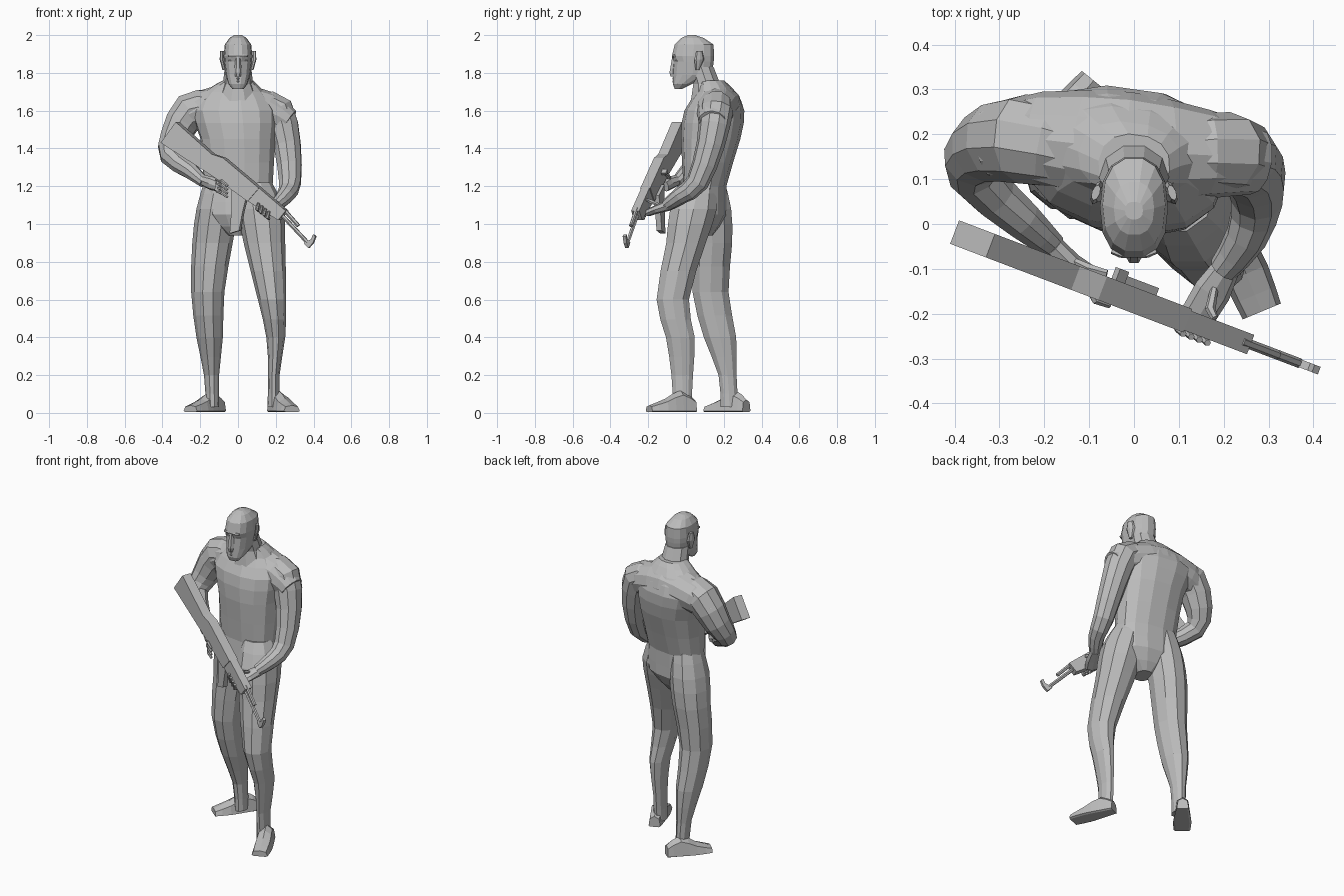
import bpy, bmesh, math
from mathutils import Vector

default_cube = bpy.data.objects.get("Cube")
if default_cube:
    bpy.data.objects.remove(default_cube)

grey = bpy.data.materials.new("plain grey")
grey.use_nodes = True
grey.diffuse_color = (.5, .5, .5, 1)
grey.node_tree.nodes["Principled BSDF"].inputs["Base Color"].default_value = grey.diffuse_color


def finish(name, bm):
    bmesh.ops.recalc_face_normals(bm, faces=bm.faces)
    mesh = bpy.data.meshes.new(name)
    bm.to_mesh(mesh)
    bm.free()
    mesh.materials.append(grey)
    bpy.context.collection.objects.link(bpy.data.objects.new(name, mesh))


def bridge(bm, first, second):
    """Join two equal loops of vertices with a band of quads."""
    for k in range(len(first)):
        bm.faces.new((first[k - 1], first[k], second[k], second[k - 1]))


def smooth(rings):
    """Insert a curved halfway ring between each pair of rings."""
    result = []
    for i, (start, end) in enumerate(zip(rings, rings[1:])):
        before, after = rings[max(i - 1, 0)], rings[min(i + 2, len(rings) - 1)]
        middle = [(9 * (q + r) - p - s) / 16 for p, q, r, s in zip(before, start, end, after)]
        result += [start, middle]
    return result + [rings[-1]]


def loft(name, rings, sides=10, across=None, yaw=0, power=2, floor=0):
    """Skin rings (x, y, z, radius[, second radius]); they turn with the path if across is given."""
    bm = bmesh.new()
    loops = []
    centres = [Vector(ring[:3]) for ring in rings]
    a = Vector(across or (math.cos(yaw), math.sin(yaw), 0))
    for i, (centre, ring) in enumerate(zip(centres, rings)):
        normal = Vector((0, 0, 1))
        if across:
            normal = (centres[min(i + 1, len(rings) - 1)] - centres[max(i - 1, 0)]).normalized()
        a = (a - a.dot(normal) * normal).normalized()
        b = normal.cross(a)
        loop = []
        for k in range(sides):
            angle = math.tau * k / sides
            u, v = (math.copysign(abs(f) ** (2 / power), f) for f in (math.cos(angle), math.sin(angle)))
            point = centre + a * u * ring[3] + b * v * ring[-1]
            point.z = max(point.z, floor)
            loop.append(bm.verts.new(point))
        loops.append(loop)
    for lower, upper in zip(loops, loops[1:]):
        bridge(bm, lower, upper)
    bm.faces.new(loops[0])
    bm.faces.new(loops[-1])
    finish(name, bm)


def tapered(name, points, radius, across):
    """A slim six-sided form through a few points, thinner at both ends."""
    last = len(points) - 1
    rings = [(*point, radius * (.7 if i in (0, last) else 1)) for i, point in enumerate(points)]
    loft(name, rings, sides=6, across=across)


def on_rifle(x, z):
    """Point on the upright slanted plane in which the rifle lies."""
    return Vector((x, -.17 - .38 * x, z))


rifle_side = Vector((.38, 1, 0)).normalized()
rifle_forward = Vector((.38, -.14, -.3)).normalized()


def plate(name, outline, thickness, shift=0):
    """Extrude an x-z outline evenly to both sides of the rifle plane, moved back by shift."""
    bm = bmesh.new()
    front, back = ([bm.verts.new(on_rifle(*point) + rifle_side * (shift + half)) for point in outline]
                   for half in (-thickness / 2, thickness / 2))
    bm.faces.new(front)
    bm.faces.new(back)
    bridge(bm, front, back)
    finish(name, bm)


# Torso, shoulder girdle and neck
torso = [(0, .08, .94, .05, .06), (0, .09, 1.05, .18, .12), (0, .1, 1.2, .185, .11), (0, .13, 1.45, .2, .155),
         (-.02, .15, 1.6, .23, .155), (-.02, .16, 1.7, .16, .1), (0, .13, 1.76, .08, .07)]
loft("torso", smooth(torso), sides=14, yaw=-.14, power=2.3)
girdle = [(-.32, .18, 1.55, .08, .07), (-.21, .19, 1.6, .105, .1), (-.02, .165, 1.63, .13, .11),
          (.16, .155, 1.6, .1), (.27, .14, 1.54, .075, .07)]
loft("shoulders", smooth([(*ring[:4], ring[-1]) for ring in girdle]), sides=12, across=(0, 1, 0))
loft("neck", [(0, .13, 1.65, .12, .11), (0, .11, 1.74, .08, .075), (0, .08, 1.83, .07)])

# Head and face
skull = [(0, -.04, 1.715, .03, .02), (0, -.02, 1.74, .05), (0, .035, 1.79, .065, .105), (0, .042, 1.86, .074, .107),
         (0, .037, 1.89, .076, .114), (0, .043, 1.95, .07, .105), (0, .035, 1.985, .045, .06), (0, .03, 2, .02)]
loft("head", skull, sides=14, power=2.4)
tapered("nose", [(0, -.07, 1.78), (0, -.07, 1.8), (0, -.06, 1.89)], .02, (1, 0, 0))
for lip, height in (("upper_lip", 1.77), ("lower_lip", 1.755)):
    tapered(lip, [(-.03, -.05, height), (0, -.065, height), (.03, -.05, height)], .008, (0, 1, 0))
for side, sign in (("left", 1), ("right", -1)):
    for feature, height, depth, radius in (("brow", 1.89, -.07, .009), ("eye", 1.865, -.055, .008)):
        path = [(sign * x, depth + x * x * 4, height) for x in (.01, .03, .05)]
        tapered(f"{side}_{feature}", path, radius, (0, 1, 0))
    ear = [(sign * .073, .06, 1.815, .01), (sign * .083, .07, 1.87, .011, .028), (sign * .085, .07, 1.915, .009, .018)]
    loft(side + "_ear", ear, sides=8, yaw=sign * .35)

# Legs, rising into the hips
left_leg = [(.09, .07, 1.22, .09), (.12, .04, 1.08, .122, .13), (.14, 0, .9, .11), (.18, -.07, .6, .075, .09),
            (.2, -.03, .4, .05, .08), (.19, -.02, .2, .03, .06), (.19, -.02, .03, .035, .05)]
right_leg = [(-.09, .12, 1.22, .09), (-.11, .125, 1.08, .11, .12), (-.135, .14, .9, .107, .11),
             (-.16, .13, .64, .088, .1), (-.15, .18, .4, .07, .09), (-.14, .22, .2, .04, .05),
             (-.135, .23, .03, .035, .05)]
for name, rings in (("left_leg", left_leg), ("right_leg", right_leg)):
    loft(name, smooth([(*ring[:4], ring[-1]) for ring in rings]))

# Feet, from heel to toe
for name, heel, toe in (("left_foot", (.185, .045, .01), (.285, -.195, .01)),
                        ("right_foot", (-.09, .32, .01), (-.252, .12, .01))):
    heel, toe = Vector(heel), Vector(toe)
    profile = ((0, .034, .06), (.3, .043, .11), (.65, .052, .065), (1, .046, .03))
    rings = [(*heel.lerp(toe, along), width, height) for along, width, height in profile]
    loft(name, smooth(rings), sides=8, across=(toe - heel).cross((0, 0, 1)), power=2.6, floor=.005)

# Arms
right_arm = [(-.15, .17, 1.62, .09), (-.25, .19, 1.6, .1), (-.335, .17, 1.46, .08),
             (-.355, .11, 1.36, .06), (-.25, .01, 1.28, .045), (-.18, -.05, 1.22, .03)]
left_arm = [(.13, .16, 1.62, .08), (.21, .16, 1.6, .09), (.26, .13, 1.42, .075),
            (.275, .06, 1.22, .06), (.25, -.03, 1.15, .047), (.2, -.1, 1.1, .034)]
loft("right_arm", smooth(right_arm), across=(0, 1, 0))
loft("left_arm", smooth(left_arm), across=(0, 1, 0))

# Hands, with fingers curled round the rifle
loft("right_palm", [(-.18, -.05, 1.23, .03, .025), (-.14, -.09, 1.215, .036, .026), (-.1, -.11, 1.2, .03, .02)],
     sides=8, across=(0, 0, 1))
loft("left_palm", [(.21, -.09, 1.1, .03), (.175, -.15, 1.08, .042, .024), (.145, -.2, 1.06, .04, .02)],
     sides=8, across=(1, 0, 0))
for k in range(4):
    base = Vector((-.115, -.12, 1.235 - k * .02))
    reach = base + Vector((.03, -.05, -.01))
    tapered(f"right_finger_{k}", [base, reach, reach + rifle_forward * .04], .01, (0, 0, 1))
    base = Vector((.11, -.2, 1.07)) + rifle_forward * k * .024
    reach = base + Vector((-.01, -.035, .01))
    tapered(f"left_finger_{k}", [base, reach, reach + Vector((.01, -.01, .03))], .011, (1, 0, 0))
tapered("right_thumb", [(-.14, -.08, 1.23), (-.1, -.1, 1.26), (-.06, -.11, 1.265)], .012, (0, 0, 1))
tapered("left_thumb", [(.18, -.14, 1.1), (.17, -.19, 1.12), (.18, -.21, 1.13)], .012, (1, 0, 0))

# Rifle body, grip and magazine
plate("rifle_stock", [(-.32, 1.54), (-.13, 1.37), (-.08, 1.3), (-.12, 1.25), (-.4, 1.43)], .056)
plate("rifle_receiver", [(-.13, 1.37), (-.07, 1.35), (.12, 1.19), (.06, 1.12), (-.12, 1.25)], .056)
plate("rifle_forend", [(.12, 1.19), (.26, 1.07), (.22, 1.02), (.06, 1.12)], .046)
plate("rifle_grip", [(-.1, 1.25), (-.06, 1.22), (-.08, 1.16), (-.12, 1.18)], .03)
plate("rifle_magazine", [(-.04, 1.21), (.04, 1.15), (.02, 1.07), (0, .965), (-.05, .95), (-.04, 1.08)], .03, .03)
plate("rifle_bolt_handle", [(-.05, 1.29), (-.03, 1.27), (-.04, 1.26), (-.06, 1.27)], .04, .035)

# Rifle barrel, gas tube and front sight
for name, start, end in (("rifle_barrel", (.22, 1.06), (.37, .9)), ("rifle_gas_tube", (.24, 1.08), (.32, .99))):
    loft(name, [(*on_rifle(*point), .011) for point in (start, end)], sides=6, across=rifle_side)
plate("rifle_front_sight", [(.35, .9), (.39, .92), (.4, .945), (.413, .935), (.4, .9), (.375, .872)], .018)
